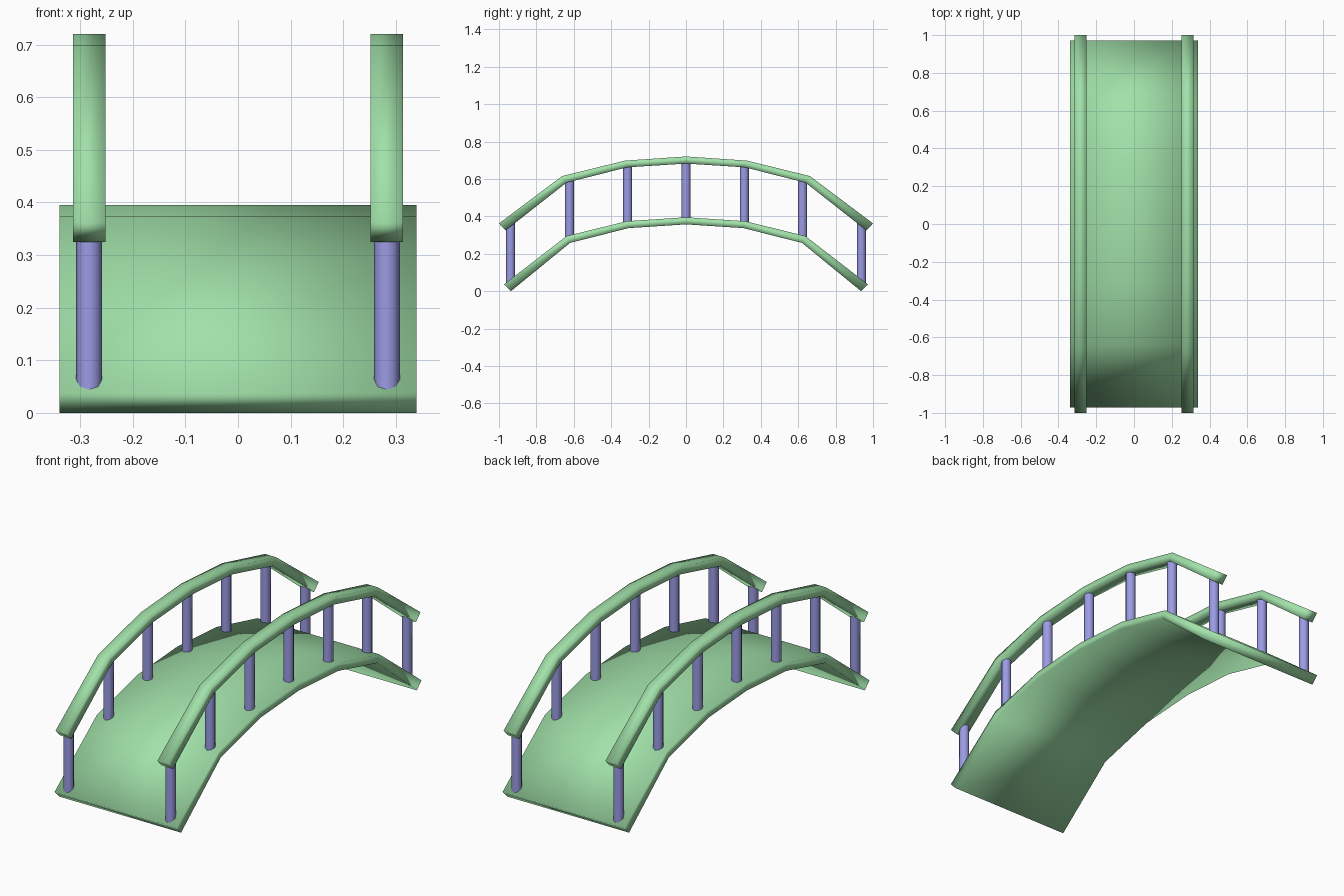
import bpy, bmesh

if "Cube" in bpy.data.objects:
    bpy.data.objects.remove(bpy.data.objects["Cube"])

def material(name, color):
    m = bpy.data.materials.new(name)
    m.diffuse_color = color
    m.use_nodes = True
    m.node_tree.nodes["Principled BSDF"].inputs["Base Color"].default_value = m.diffuse_color
    return m

green = material("green_paint", (0.36, 0.76, 0.40, 1))
blue = material("blue_paint", (0.33, 0.33, 0.78, 1))

# Half profiles of the arch, centre to end (y, z)
DECK_TOP = [(0, 0.395), (0.316, 0.374), (0.638, 0.295), (0.972, 0.037)]
DECK_LOW = [(0, 0.357), (0.307, 0.337), (0.62, 0.258), (0.936, 0.0)]
RAIL_TOP = [(0, 0.72), (0.325, 0.698), (0.663, 0.615), (1.0, 0.362)]
RAIL_LOW = [(0, 0.682), (0.314, 0.662), (0.639, 0.58), (0.964, 0.325)]

def mirrored(half):
    return [(-y, z) for y, z in reversed(half[1:])] + half

def finish(bm, name, mat):
    bmesh.ops.recalc_face_normals(bm, faces=bm.faces)
    mesh = bpy.data.meshes.new(name)
    for f in bm.faces:
        f.smooth = True
    bm.to_mesh(mesh)
    bm.free()
    mesh.materials.append(mat)
    bpy.context.collection.objects.link(bpy.data.objects.new(name, mesh))

def arched_beam(name, top, low, x0, x1):
    bm = bmesh.new()
    rings = []
    for (ty, tz), (ly, lz) in zip(mirrored(top), mirrored(low)):
        rings.append([bm.verts.new(c) for c in
                      ((x0, ty, tz), (x1, ty, tz), (x1, ly, lz), (x0, ly, lz))])
    for a, b in zip(rings, rings[1:]):
        for i in range(4):
            j = (i + 1) % 4
            bm.faces.new((a[i], a[j], b[j], b[i]))
    bm.faces.new(rings[0])
    bm.faces.new(rings[-1])
    finish(bm, name, green)

def post(name, x, y, z0, z1, r=0.0245, sides=8):
    bm = bmesh.new()
    bmesh.ops.create_cone(bm, cap_ends=True, segments=sides,
                          radius1=r, radius2=r, depth=z1 - z0)
    bmesh.ops.translate(bm, verts=bm.verts, vec=(x, y, (z0 + z1) / 2))
    finish(bm, name, blue)
    bpy.data.meshes[name].set_sharp_from_angle(angle=1.0)

# Walkway
arched_beam("deck", DECK_TOP, DECK_LOW, -0.339, 0.339)

# Handrails and their posts
POSTS = mirrored([(0, 0.376), (0.312, 0.355), (0.623, 0.278), (0.938, 0.034)])
for side, s in (("left", -1), ("right", 1)):
    x = s * 0.283
    arched_beam(side + "_handrail", RAIL_TOP, RAIL_LOW, x - 0.031, x + 0.031)
    for i, (y, z) in enumerate(POSTS):
        rise = 0.335 if i in (0, 6) else 0.322
        post(f"{side}_post_{i + 1}", x, y, z, z + rise)
